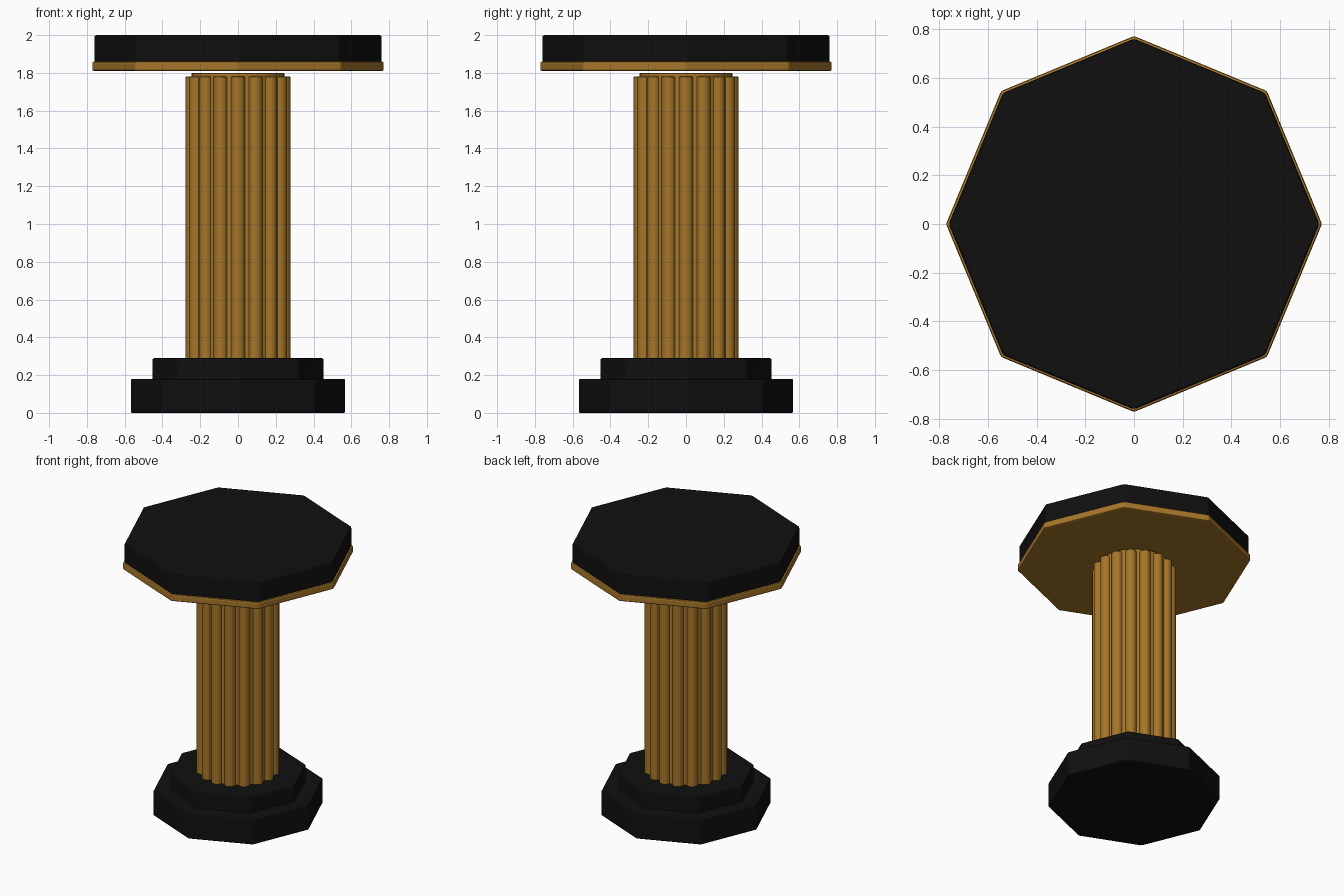
import bpy
import math

cube = bpy.data.objects.get("Cube")
if cube:
    bpy.data.objects.remove(cube, do_unlink=True)


def make_material(name, color):
    mat = bpy.data.materials.new(name)
    mat.use_nodes = True
    mat.diffuse_color = color
    mat.node_tree.nodes["Principled BSDF"].inputs["Base Color"].default_value = color
    return mat


black = make_material("matte black", (0.005, 0.005, 0.005, 1))
gold = make_material("antique gold", (0.38, 0.18, 0.022, 1))


def prism(name, sides, radius, bottom, top, mat, bevel, x=0, y=0, smooth=False):
    """Upright prism with a corner on the x axis and softly rounded edges."""
    bpy.ops.mesh.primitive_cylinder_add(
        vertices=sides, radius=radius, depth=top - bottom,
        location=(x, y, (bottom + top) / 2))
    obj = bpy.context.object
    obj.name = name
    obj.data.materials.append(mat)
    mod = obj.modifiers.new("rounded edges", 'BEVEL')
    mod.width = bevel
    mod.segments = 2
    mod.limit_method = 'ANGLE'
    mod.angle_limit = math.radians(40)
    if smooth:
        bpy.ops.object.shade_smooth_by_angle(angle=math.radians(40))
    return obj


# Stepped octagonal base
prism("base_lower", 8, 0.57, 0, 0.18, black, 0.01)
prism("base_upper", 8, 0.455, 0.17, 0.29, black, 0.01)

# Column core with a ring of half-sunk rods
prism("column_core", 64, 0.245, 0.28, 1.80, gold, 0.004, smooth=True)
RODS = 16
for i in range(RODS):
    a = math.tau * i / RODS
    prism(f"column_rod_{i + 1}", 24, 0.037, 0.28, 1.782, gold, 0.005,
          0.24 * math.cos(a), 0.24 * math.sin(a), smooth=True)

# Octagonal top: gold trim plate below a black slab
prism("top_trim", 8, 0.773, 1.81, 1.86, gold, 0.01)
prism("top_slab", 8, 0.762, 1.855, 2.0, black, 0.01)

# Bevel corners of the octagons, sharper angles only
for name in ("base_lower", "base_upper", "top_trim", "top_slab"):
    bpy.data.objects[name].modifiers["rounded edges"].angle_limit = math.radians(30)
